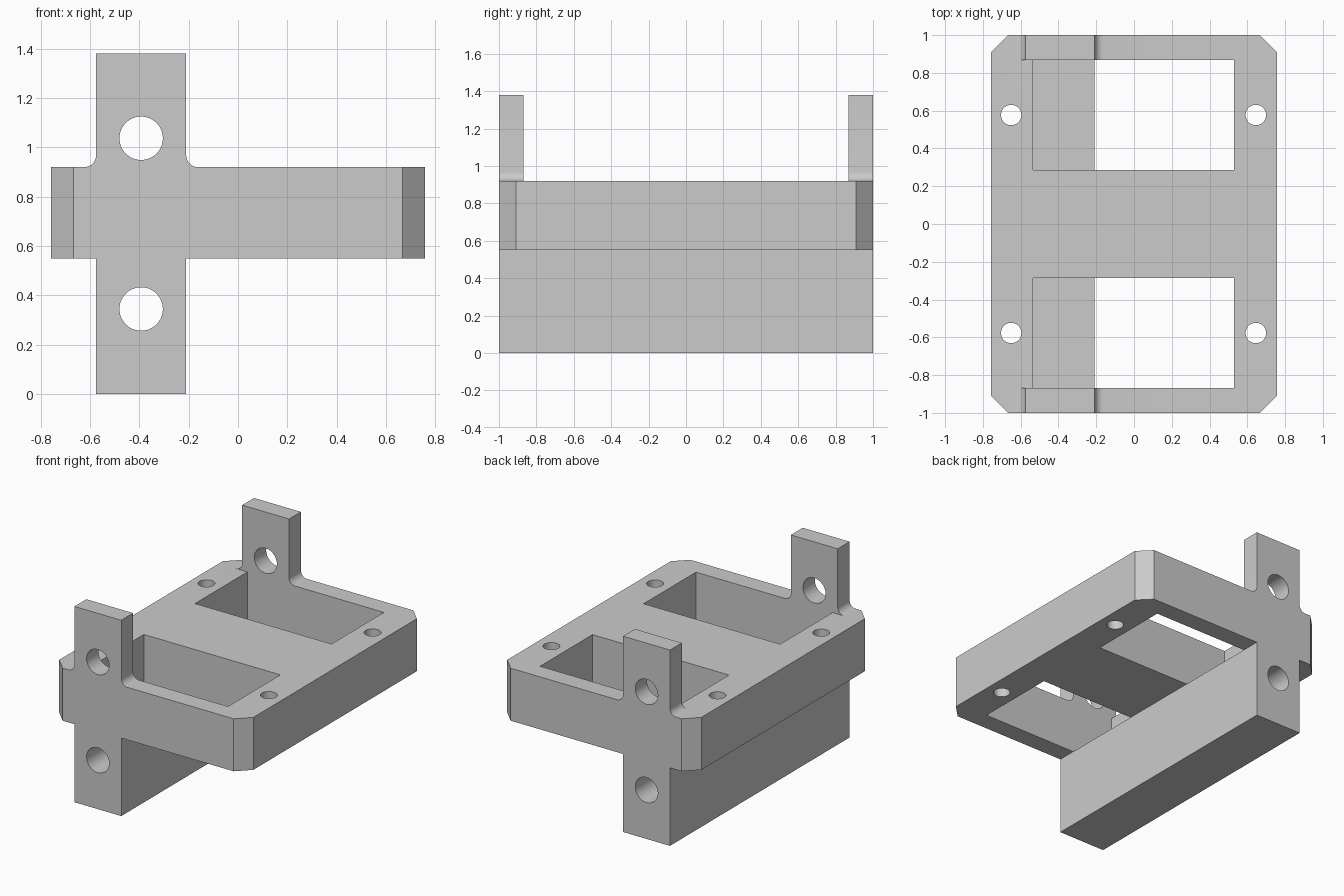
import bpy, bmesh, math
from mathutils import Matrix, Vector

cube = bpy.data.objects.get("Cube")
if cube:
    bpy.data.objects.remove(cube, do_unlink=True)

grey = bpy.data.materials.new("plain grey")
grey.use_nodes = True
colour = (0.6, 0.6, 0.6, 1)
grey.diffuse_color = colour
grey.node_tree.nodes["Principled BSDF"].inputs["Base Color"].default_value = colour

# Main dimensions
HALF_X, HALF_Y, CHAMFER = 0.757, 1.0, 0.09
PLATE_LOW, PLATE_TOP, TAB_TOP = 0.55, 0.92, 1.38
ARM_L, ARM_R = -0.575, -0.21
ARM_MID = (ARM_L + ARM_R) / 2
TAB_IN = 0.868
FILLET = 0.048


def prism(name, points, offset):
    """Extrude a closed outline along an offset vector."""
    bm = bmesh.new()
    face = bm.faces.new([bm.verts.new(p) for p in points])
    ext = bmesh.ops.extrude_face_region(bm, geom=[face])
    moved = [v for v in ext["geom"] if isinstance(v, bmesh.types.BMVert)]
    bmesh.ops.translate(bm, verts=moved, vec=Vector(offset))
    bmesh.ops.recalc_face_normals(bm, faces=bm.faces)
    return finish(name, bm)


def finish(name, bm):
    mesh = bpy.data.meshes.new(name)
    bm.to_mesh(mesh)
    bm.free()
    mesh.materials.append(grey)
    obj = bpy.data.objects.new(name, mesh)
    bpy.context.collection.objects.link(obj)
    return obj


def box(name, x0, x1, y0, y1, z0, z1):
    return prism(name, [(x0, y0, z0), (x1, y0, z0), (x1, y1, z0), (x0, y1, z0)],
                 (0, 0, z1 - z0))


def rod(name, centre, radius, length, along_y=False):
    bm = bmesh.new()
    turn = Matrix.Rotation(math.pi / 2 if along_y else 0, 4, "X")
    bmesh.ops.create_cone(bm, cap_ends=True, segments=48, radius1=radius,
                          radius2=radius, depth=length,
                          matrix=Matrix.Translation(centre) @ turn)
    return finish(name, bm)


def combine(target, other, operation):
    mod = target.modifiers.new(operation.lower(), "BOOLEAN")
    mod.object, mod.operation, mod.solver = other, operation, "EXACT"
    bpy.context.view_layer.objects.active = target
    bpy.ops.object.modifier_apply(modifier=mod.name)
    bpy.data.objects.remove(other, do_unlink=True)


# Plate with chamfered corners
cx, cy = HALF_X - CHAMFER, HALF_Y - CHAMFER
outline = [(cx, -HALF_Y), (HALF_X, -cy), (HALF_X, cy), (cx, HALF_Y),
           (-cx, HALF_Y), (-HALF_X, cy), (-HALF_X, -cy), (-cx, -HALF_Y)]
body = prism("bracket_body", [(x, y, PLATE_LOW) for x, y in outline],
             (0, 0, PLATE_TOP - PLATE_LOW))

# Windows and screw holes through the plate
for s in (-1, 1):
    y0, y1 = sorted((s * 0.285, s * TAB_IN))
    combine(body, box("window_cutter", -0.535, 0.53, y0, y1, 0.4, 1.1), "DIFFERENCE")
    for x in (-0.65, 0.645):
        combine(body, rod("screw_cutter", (x, s * 0.577, 0.7), 0.054, 1), "DIFFERENCE")

# Lower beam along the full length
combine(body, box("lower_beam", ARM_L, ARM_R, -HALF_Y, HALF_Y, 0, PLATE_LOW), "UNION")

# Upright end tabs with filleted feet
arc = [i * math.pi / 16 for i in range(9)]
right = [(ARM_R + FILLET * (1 - math.sin(a)), PLATE_TOP + FILLET * (1 - math.cos(a)))
         for a in arc]
left = [(2 * ARM_MID - x, z) for x, z in reversed(right)]
profile = right + [(ARM_R, TAB_TOP), (ARM_L, TAB_TOP)] + left
for y in (-HALF_Y, TAB_IN):
    tab = prism("end_tab", [(x, y, z) for x, z in profile], (0, HALF_Y - TAB_IN, 0))
    combine(body, tab, "UNION")

# Bores running the length of the beam and through both tabs
for z in (0.345, 1.037):
    combine(body, rod("bore_cutter", (ARM_MID, 0, z), 0.088, 3, True), "DIFFERENCE")

# Clean coplanar seams and smooth the round surfaces only
bm = bmesh.new()
bm.from_mesh(body.data)
bmesh.ops.remove_doubles(bm, verts=bm.verts, dist=0.0002)
bmesh.ops.dissolve_limit(bm, angle_limit=0.01, verts=bm.verts, edges=bm.edges)
bm.to_mesh(body.data)
bm.free()
body.select_set(True)
bpy.context.view_layer.objects.active = body
bpy.ops.object.shade_smooth_by_angle(angle=math.radians(30))
